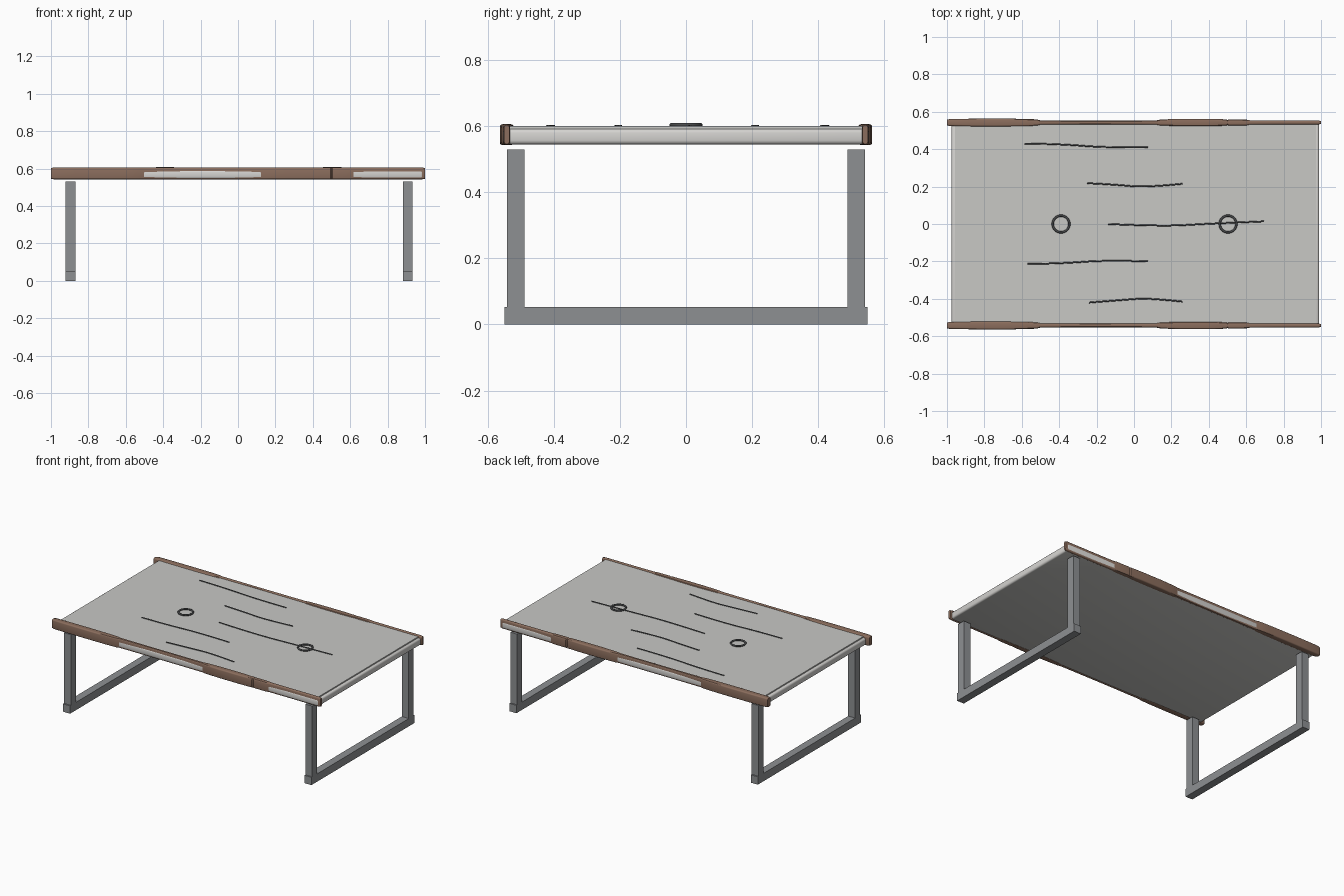
import bpy, bmesh, math
from mathutils import Matrix, Vector

if "Cube" in bpy.data.objects:
    bpy.data.objects.remove(bpy.data.objects["Cube"])


def material(name, rgb):
    m = bpy.data.materials.new(name)
    m.diffuse_color = (*rgb, 1)
    m.use_nodes = True
    m.node_tree.nodes["Principled BSDF"].inputs["Base Color"].default_value = m.diffuse_color
    return m


PALE = material("pale grey", (0.66, 0.65, 0.63))
TOP = material("top grey", (0.58, 0.58, 0.56))
BROWN = material("bark brown", (0.26, 0.155, 0.11))
STEEL = material("steel grey", (0.27, 0.28, 0.29))
DARK = material("dark grey", (0.07, 0.073, 0.076))


def finish(name, bm, mat, smooth=False):
    bmesh.ops.recalc_face_normals(bm, faces=bm.faces)
    me = bpy.data.meshes.new(name)
    bm.to_mesh(me)
    bm.free()
    me.materials.append(mat)
    if smooth:
        for p in me.polygons:
            p.use_smooth = True
        me.set_sharp_from_angle(angle=math.radians(30))
    ob = bpy.data.objects.new(name, me)
    bpy.context.collection.objects.link(ob)
    return ob


def box(name, lo, hi, mat, bevel=0):
    lo, hi = Vector(lo), Vector(hi)
    bm = bmesh.new()
    bmesh.ops.create_cube(bm, size=1, matrix=Matrix.Translation((lo + hi) / 2)
                          @ Matrix.Diagonal((*(hi - lo), 1)))
    if bevel:
        bmesh.ops.bevel(bm, geom=bm.edges[:], offset=bevel, segments=3,
                        profile=0.5, affect='EDGES')
    return finish(name, bm, mat, bevel > 0)


# Table slab: rounded core with a thin flat top
core = box("slab_core", (-0.975, -0.5545, 0.545), (0.99, 0.5545, 0.592), PALE, 0.012)
core.data.materials.append(TOP)
for p in core.data.polygons:
    if p.normal.z < -0.95:
        p.material_index = 1
box("slab_top", (-0.957, -0.535, 0.585), (0.973, 0.535, 0.600), TOP)

# Live-edge rails: rounded section whose half width varies along x
STATIONS = [(-1, .015), (-.985, .0185), (-.87, .0205), (-.74, .021), (-.6, .02),
            (-.52, .017), (-.5, .0115), (-.25, .01), (0, .0105), (.12, .0115),
            (.14, .016), (.25, .02), (.4, .02), (.494, .017), (.5, .0115),
            (.506, .017), (.6, .016), (.62, .0115), (.75, .0105), (.985, .0105),
            (1, .008)]


def rail(name, side):
    bm = bmesh.new()
    rings = []
    for x, w in STATIONS:
        h = 0.0315 if abs(x) < 1 else 0.029
        r = 0.008
        ring = []
        for k, (sy, sz) in enumerate([(1, 1), (-1, 1), (-1, -1), (1, -1)]):
            for j in range(4):
                a = math.radians(90 * k + 30 * j)
                ring.append(bm.verts.new((x,
                            side * 0.5425 + sy * (w - r) + r * math.cos(a),
                            0.5745 + sz * (h - r) + r * math.sin(a))))
        rings.append(ring)
    n = len(rings[0])
    for a, b in zip(rings, rings[1:]):
        for i in range(n):
            j = (i + 1) % n
            bm.faces.new((a[i], a[j], b[j], b[i]))
    bm.faces.new(rings[0])
    bm.faces.new(rings[-1])
    return finish(name, bm, BROWN, True)


rail("front_rail", -1)
rail("back_rail", 1)

# U-shaped leg frames
for side, x in (("left", -0.895), ("right", 0.907)):
    x0, x1 = x - 0.026, x + 0.026
    box(side + "_foot_bar", (x0, -0.55, 0), (x1, 0.55, 0.053), STEEL)
    box(side + "_front_leg", (x0, -0.541, 0.053), (x1, -0.488, 0.53), STEEL)
    box(side + "_back_leg", (x0, 0.488, 0.053), (x1, 0.541, 0.53), STEEL)

# Wood grain lines lying on the top
GRAIN = [[(-.585, .43), (-.4, .428), (-.15, .408), (.075, .41)],
         [(-.25, .218), (-.1, .211), (.06, .195), (.26, .215)],
         [(-.14, 0), (.15, -.013), (.4, .002), (.695, .014)],
         [(-.57, -.213), (-.4, -.212), (-.15, -.193), (.075, -.2)],
         [(-.24, -.42), (-.05, -.405), (.08, -.396), (.26, -.415)]]
for i, pts in enumerate(GRAIN):
    cu = bpy.data.curves.new("grain_line", 'CURVE')
    cu.dimensions = '3D'
    cu.bevel_depth = 0.004
    cu.bevel_resolution = 1
    cu.use_fill_caps = True
    sp = cu.splines.new('NURBS')
    sp.points.add(len(pts) - 1)
    for p, (x, y) in zip(sp.points, pts):
        p.co = (x, y, 0.6005, 1)
    sp.use_endpoint_u = True
    sp.order_u = 3
    cu.materials.append(DARK)
    ob = bpy.data.objects.new(f"grain_line_{i + 1}", cu)
    bpy.context.collection.objects.link(ob)

# Knot rings on the top
for name, x in (("left_knot", -0.39), ("right_knot", 0.503)):
    bpy.ops.mesh.primitive_torus_add(location=(x, 0, 0.604), major_radius=0.0445,
                                     minor_radius=0.006, major_segments=32,
                                     minor_segments=8)
    ob = bpy.context.object
    ob.name = name
    ob.data.materials.append(DARK)
    for p in ob.data.polygons:
        p.use_smooth = True
